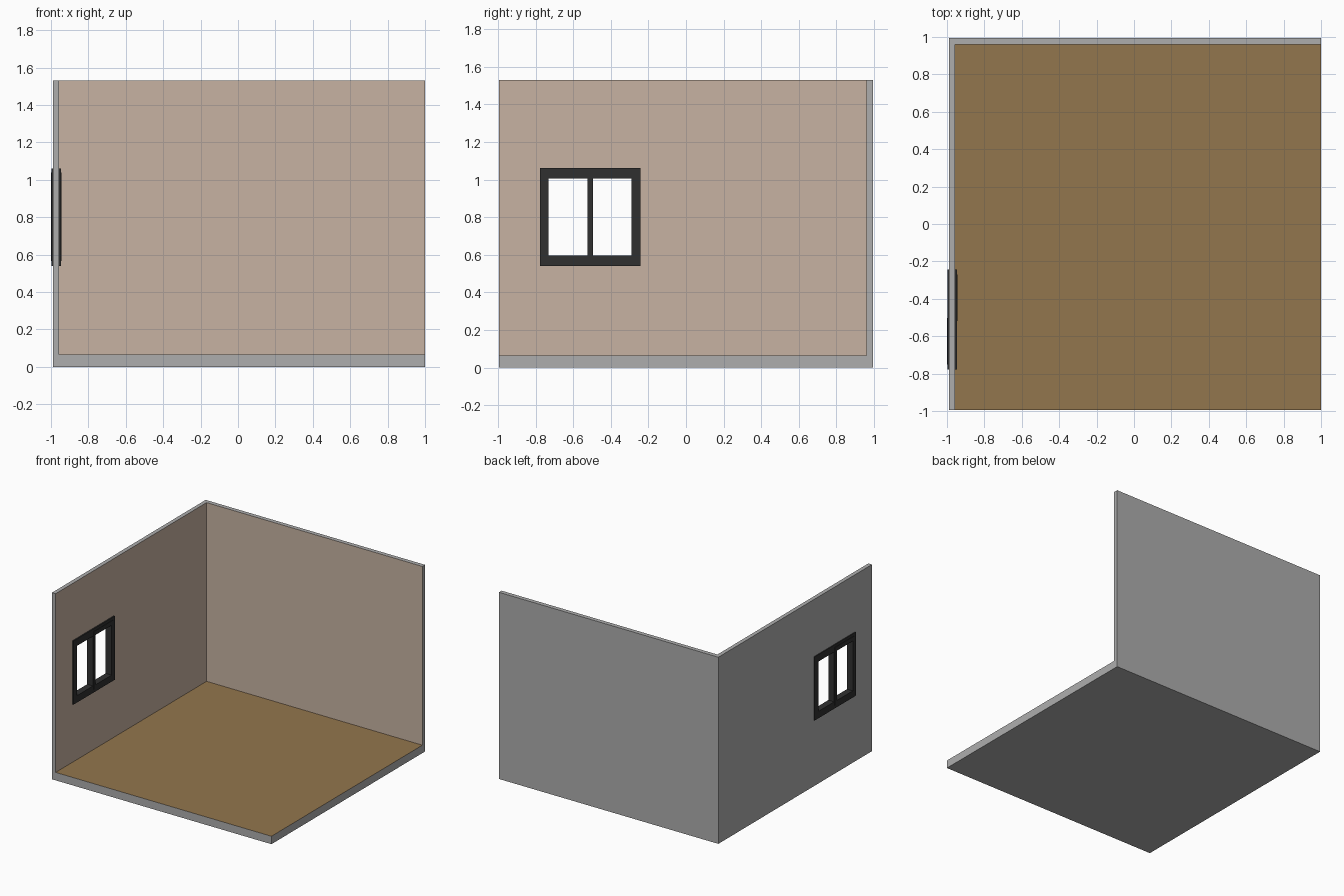
import bpy, bmesh

if "Cube" in bpy.data.objects:
    bpy.data.objects.remove(bpy.data.objects["Cube"])


def material(name, rgb):
    m = bpy.data.materials.new(name)
    m.diffuse_color = (*rgb, 1)
    m.use_nodes = True
    m.node_tree.nodes["Principled BSDF"].inputs["Base Color"].default_value = m.diffuse_color
    return m


def box(name, lo, hi):
    bm = bmesh.new()
    bmesh.ops.create_cube(bm, size=1)
    for v in bm.verts:
        v.co = [lo[i] + (v.co[i] + 0.5) * (hi[i] - lo[i]) for i in range(3)]
    me = bpy.data.meshes.new(name)
    bm.to_mesh(me)
    bm.free()
    ob = bpy.data.objects.new(name, me)
    bpy.context.collection.objects.link(ob)
    return ob


def cut(ob, lo, hi):
    cutter = box("cutter", lo, hi)
    cutter.hide_render = True
    mod = ob.modifiers.new("cut", "BOOLEAN")
    mod.operation, mod.solver, mod.object = "DIFFERENCE", "EXACT", cutter
    bpy.context.view_layer.objects.active = ob
    bpy.ops.object.modifier_apply(modifier=mod.name)
    bpy.data.objects.remove(cutter)


def frame(name, x, y, z, holes, mat):
    ob = box(name, (x[0], y[0], z[0]), (x[1], y[1], z[1]))
    for h in holes:
        cut(ob, (-1.2, h[0], 0.597), (-0.8, h[1], 1.005))
    ob.data.materials.clear()
    ob.data.materials.append(mat)
    return ob


plaster = material("plaster", (0.57, 0.45, 0.36))
wood = material("wood", (0.29, 0.18, 0.075))
grey = material("shell_grey", (0.42, 0.42, 0.42))
dark = material("window_dark", (0.03, 0.03, 0.03))

# Room shell: floor slab with left and back walls
WX, WY, FZ = -0.957, 0.96, 0.065
room = box("room_shell", (-0.99, -0.995, 0), (1, 0.995, 1.53))
cut(room, (WX, -1.2, FZ), (1.2, WY, 1.8))
cut(room, (-1.2, -0.75, 0.56), (-0.8, -0.265, 1.04))

# Colour only the inner faces
room.data.materials.clear()
for m in (grey, plaster, wood):
    room.data.materials.append(m)
for p in room.data.polygons:
    c, n = p.center, p.normal
    p.material_index = 0
    if n.z > 0.9 and abs(c.z - FZ) < 0.001:
        p.material_index = 2
    elif (n.x > 0.9 and abs(c.x - WX) < 0.001) or (n.y < -0.9 and abs(c.y - WY) < 0.001):
        p.material_index = 1

# Sliding window: fixed frame, plus one sash on each face
left, right = (-0.732, -0.525), (-0.495, -0.29)
frame("window_frame", (-0.997, -0.947), (-0.777, -0.242), (0.54, 1.062), (left, right), dark)
frame("inner_sash", (-0.97, -0.944), (-0.518, -0.27), (0.565, 1.04), (right,), dark)
frame("outer_sash", (-1.0, -0.974), (-0.752, -0.502), (0.565, 1.04), (left,), dark)
